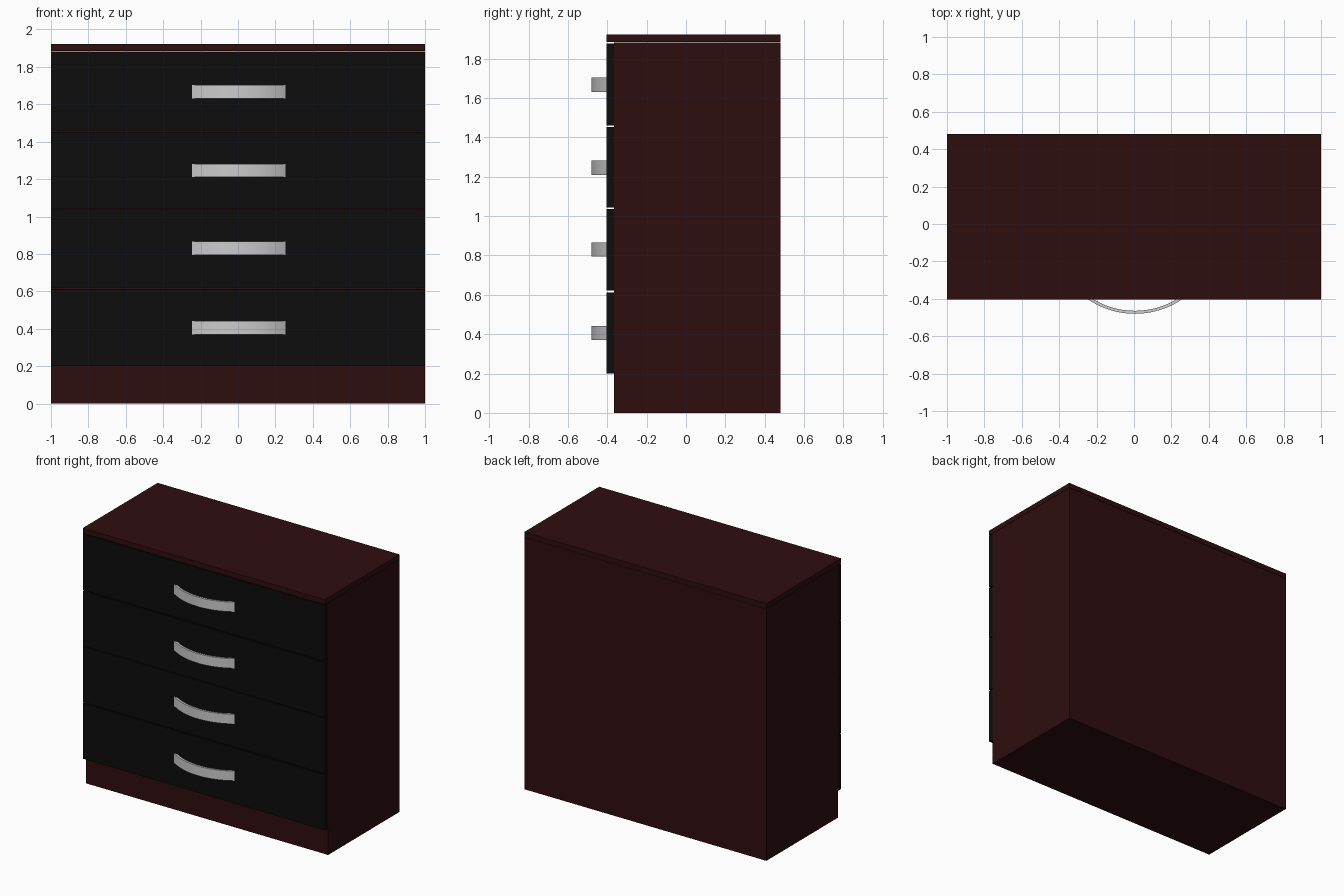
import bpy
import bmesh
import math

cube = bpy.data.objects.get("Cube")
if cube:
    bpy.data.objects.remove(cube, do_unlink=True)


def material(name, color, roughness=0.5):
    mat = bpy.data.materials.new(name)
    mat.use_nodes = True
    mat.diffuse_color = (*color, 1)
    bsdf = next(n for n in mat.node_tree.nodes if n.type == 'BSDF_PRINCIPLED')
    bsdf.inputs["Base Color"].default_value = (*color, 1)
    bsdf.inputs["Roughness"].default_value = roughness
    return mat


WOOD = material("dark red wood", (0.028, 0.004, 0.005))
BLACK = material("black lacquer", (0.004, 0.004, 0.004))
METAL = material("light grey metal", (0.6, 0.6, 0.6))


def finish(name, bm, mat):
    bmesh.ops.recalc_face_normals(bm, faces=bm.faces)
    mesh = bpy.data.meshes.new(name)
    bm.to_mesh(mesh)
    bm.free()
    mesh.materials.append(mat)
    obj = bpy.data.objects.new(name, mesh)
    bpy.context.collection.objects.link(obj)
    return obj


def box(name, x, y, z, mat):
    """Box spanning the given (low, high) ranges."""
    bm = bmesh.new()
    bmesh.ops.create_cube(bm, size=1)
    for v in bm.verts:
        for i, (low, high) in enumerate((x, y, z)):
            v.co[i] = low if v.co[i] < 0 else high
    return finish(name, bm, mat)


BACK, FRONT, FACE = 0.48, -0.365, -0.404
HEIGHT, TOP, SIDE = 1.922, 1.884, 0.96

# Carcass panels
box("top_panel", (-1, 1), (FACE, BACK), (TOP, HEIGHT), WOOD)
box("left_side", (SIDE, 1), (FRONT, BACK), (0, TOP - 0.002), WOOD)
box("right_side", (-1, -SIDE), (FRONT, BACK), (0, TOP - 0.002), WOOD)
box("back_panel", (-SIDE, SIDE), (BACK - 0.04, BACK - 0.001), (0, TOP - 0.002), WOOD)
box("kick_board", (-SIDE, SIDE), (FRONT + 0.001, FRONT + 0.04), (0, 0.23), WOOD)
box("bottom_panel", (-SIDE, SIDE), (FRONT + 0.04, BACK - 0.04), (0, 0.04), WOOD)


def bow_handle(name, cx, cz, half=0.25, sag=0.076, thick=0.016, height=0.072):
    """Flat strip bent to an arc, cut off flush with the drawer face."""
    radius = (half ** 2 + sag ** 2) / (2 * sag)
    cy = FACE - sag + radius
    bm = bmesh.new()
    rings = []
    steps = 24
    for i in range(steps + 1):
        t = 2 * i / steps - 1
        ring = []
        for r in (radius, radius - thick):
            end = math.acos((cy - FACE) / r)
            x, y = cx + r * math.sin(t * end), cy - r * math.cos(t * end)
            ring.append([bm.verts.new((x, y, cz + s * height / 2)) for s in (-1, 1)])
        (a, b), (d, c) = ring
        rings.append((a, b, c, d))
    for p, q in zip(rings, rings[1:]):
        for k in range(4):
            n = (k + 1) % 4
            bm.faces.new((p[k], p[n], q[n], q[k]))
    bm.faces.new(rings[0])
    bm.faces.new(rings[-1])
    obj = finish(name, bm, METAL)
    bpy.ops.object.select_all(action='DESELECT')
    obj.select_set(True)
    bpy.context.view_layer.objects.active = obj
    bpy.ops.object.shade_smooth_by_angle(angle=math.radians(35))


# Drawer fronts, each with one bow handle
drawers = [(0.2, 0.613, 0.406), (0.621, 1.037, 0.83),
           (1.043, 1.452, 1.246), (1.46, 1.878, 1.668)]
for i, (low, high, handle_z) in enumerate(drawers, 1):
    box(f"drawer_front_{i}", (-1, 1), (FACE, FRONT - 0.002), (low, high), BLACK)
    bow_handle(f"drawer_handle_{i}", 0.005, handle_z)
